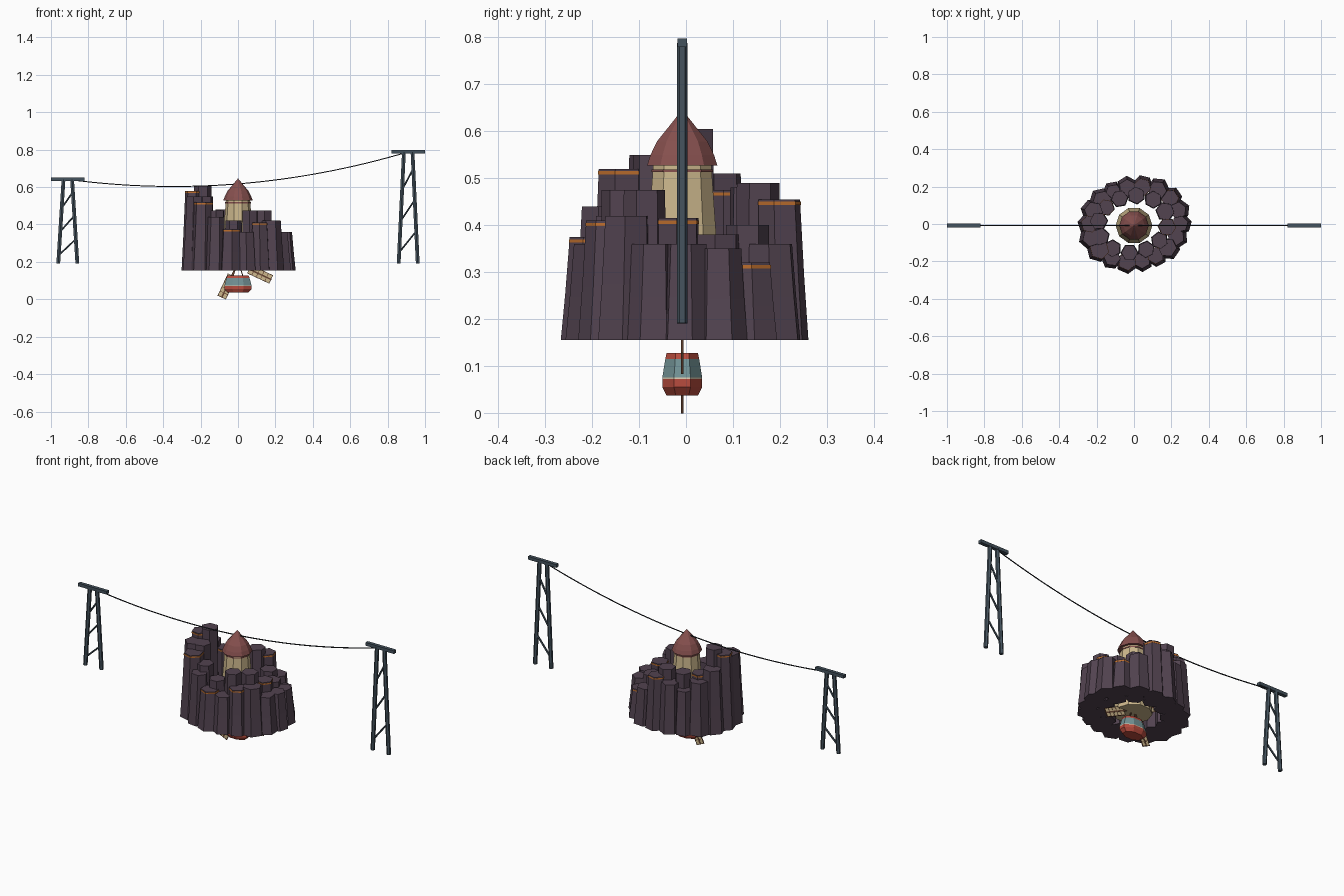
import bpy, bmesh, math, random
from mathutils import Vector

random.seed(4)
if "Cube" in bpy.data.objects:
    bpy.data.objects.remove(bpy.data.objects["Cube"])


def material(name, r, g, b):
    lin = [(c / 255 / 12.92) if c < 11 else ((c / 255 + .055) / 1.055) ** 2.4 for c in (r, g, b)]
    m = bpy.data.materials.new(name)
    m.use_nodes = True
    m.diffuse_color = (*lin, 1)
    m.node_tree.nodes["Principled BSDF"].inputs["Base Color"].default_value = (*lin, 1)
    return m


ROCK = material("purple rock", 82, 67, 80)
ORE = material("orange ore", 192, 112, 46)
STEEL = material("blue grey steel", 68, 82, 93)
WIRE = material("dark cable", 38, 42, 48)
PLASTER = material("beige plaster", 204, 183, 140)
ROOF = material("dull red roof", 134, 80, 78)
RED = material("bright red", 184, 76, 62)
TEAL = material("teal panel", 114, 146, 149)
WOOD = material("brown wood", 100, 66, 48)
CREAM = material("cream trim", 225, 212, 185)
AXIS_Y = -.008


def finish(name, bm, mats):
    bmesh.ops.recalc_face_normals(bm, faces=bm.faces)
    mesh = bpy.data.meshes.new(name)
    bm.to_mesh(mesh)
    bm.free()
    for m in mats:
        mesh.materials.append(m)
    ob = bpy.data.objects.new(name, mesh)
    bpy.context.collection.objects.link(ob)


def loft(name, rings, sides, mats, bands=None, turn=0, stretch=1):
    """Closed faceted body through rings of (x, y, z, radius); bands gives a material per section."""
    bm = bmesh.new()
    loops = []
    for x, y, z, r in rings:
        angles = [turn + math.tau * i / sides for i in range(sides)]
        loops.append([bm.verts.new((x + r * stretch * math.cos(a), y + r * math.sin(a), z)) for a in angles])
    bands = bands or [0] * len(rings)
    for k, (low, high) in enumerate(zip(loops, loops[1:])):
        for i in range(sides):
            j = (i + 1) % sides
            bm.faces.new((low[i], low[j], high[j], high[i])).material_index = bands[k]
    bm.faces.new(loops[0]).material_index = bands[0]
    bm.faces.new(loops[-1]).material_index = bands[len(rings) - 2]
    finish(name, bm, mats)


def beam(name, a, b, width, depth, mat, sides=4):
    """Straight bar from a to b; width lies in the xz plane, depth along y."""
    a, b = Vector(a), Vector(b)
    grow = .5 / math.cos(math.pi / sides)
    side = (b - a).normalized().cross(Vector((0, 1, 0))) * width * grow
    out = Vector((0, depth * grow, 0))
    angles = [math.pi / sides + math.tau * i / sides for i in range(sides)]
    bm = bmesh.new()
    ends = [[bm.verts.new(p + math.cos(t) * side + math.sin(t) * out) for t in angles] for p in (a, b)]
    bm.faces.new(ends[0])
    bm.faces.new(ends[1])
    for i in range(sides):
        j = (i + 1) % sides
        bm.faces.new((ends[0][i], ends[0][j], ends[1][j], ends[1][i]))
    finish(name, bm, [mat])


# Rock columns: two oval rings, listed by height counter-clockwise from +x
BASE = .155
OUTER = [.36, .35, .32, .36, .455, .43, .40, .45, .51, .58, .55, .52, .44, .375, .36, .41, .42, .36]
INNER = [.415, .38, .40, .49, .48, .475, .605, .55, .475, .42, .475, .475]
ORE_OUTER = {2, 4, 9, 11, 13, 15}
ORE_INNER = {0, 5}


def column_ring(name, heights, ore, rx, ry, shift, phase, r, flare, lean):
    for i, top in enumerate(heights):
        a = phase + math.tau * i / len(heights)
        skew = .955 + .045 * math.cos(2 * a - math.pi / 3)
        x, y = shift + rx * skew * math.cos(a), ry * skew * math.sin(a)
        turn = random.uniform(0, math.pi / 3)
        size = r * random.uniform(.92, 1.08)
        mid = BASE + .45 * (top - BASE)
        cx, cy = x * (1 - lean), y * (1 - lean)
        loft(name, [(x, y, BASE, size * flare),
                    ((x + cx) / 2, (y + cy) / 2, mid, size * (1 + flare) / 2),
                    (cx, cy, top, size)], 6, [ROCK], turn=turn)
        if i in ore:
            loft("ore_band", [(cx, cy, top - z, size * 1.04) for z in (.012, .005)], 6, [ORE], turn=turn)


column_ring("outer_rock_column", OUTER, ORE_OUTER, .257, .222, .004, 0, .048, 1.22, .04)
column_ring("inner_rock_column", INNER, ORE_INNER, .19, .164, -.006, -.1, .046, 1.1, 0)

# Tower with flared foot, eave band and faceted roof
loft("tower_wall", [(0, AXIS_Y, z, r) for z, r in ((.165, .098), (.3, .082), (.42, .073), (.53, .065))],
     10, [PLASTER])
loft("tower_band", [(0, AXIS_Y, z, r) for z, r in ((.513, .069), (.519, .069))], 10, [ROOF])
loft("tower_roof", [(0, AXIS_Y, z, r) for z, r in ((.527, .079), (.55, .071), (.578, .057), (.61, .03), (.645, .001))],
     10, [ROOF])

# Sails: four arms with a lattice panel each, turning in the xz plane
hub = Vector((-.003, AXIS_Y, .19))
for k in range(4):
    a = math.radians(-25 + 90 * k)
    along = Vector((math.cos(a), 0, math.sin(a)))
    across = Vector((-along.z, 0, along.x))
    beam("sail_arm", hub, hub + along * .2, .008, .006, WOOD)
    beam("sail_panel", hub + along * .07, hub + along * .197, .046, .003, PLASTER)
    for s in (-1, 1):
        edge = across * .023 * s
        beam("sail_edge", hub + along * .07 + edge, hub + along * .2 + edge, .003, .005, WOOD)
    for n in range(6):
        p = hub + along * (.07 + .0255 * n)
        beam("sail_rung", p - across * .023, p + across * .023, .003, .005, WOOD)

# Hanging cabin with coloured bands
cabin = ((.037, .036), (.055, .046), (.072, .046), (.075, .046), (.115, .039), (.128, .036))
loft("cabin", [(0, AXIS_Y, z, r) for z, r in cabin], 8, [RED, CREAM, TEAL],
     bands=[0, 0, 1, 2, 0], turn=math.pi / 8, stretch=1.7)
for s in (-1, 1):
    beam("cabin_hanger", (s * .025, AXIS_Y, .127), (s * .008, AXIS_Y, .18), .005, .005, WOOD)

# Pylons: two leaning legs, diagonal braces and a crossbar
FOOT = .191


def pylon(x, top):
    def leg(s, t):
        return Vector((x + s * (.051 - .028 * t), AXIS_Y, FOOT + t * (top - .01 - FOOT)))
    for s in (-1, 1):
        beam("pylon_leg", leg(s, 0), leg(s, 1), .02, .02, STEEL, 6)
    for n in range(3):
        t = .1 + .28 * n
        beam("pylon_brace", leg(-1, t), leg(1, t + .19), .009, .01, STEEL, 6)
    beam("pylon_crossbar", (x - .09, AXIS_Y, top - .009), (x + .09, AXIS_Y, top - .009), .018, .02, STEEL)


LEFT_TOP, RIGHT_TOP = .651, .798
pylon(-.91, LEFT_TOP)
pylon(.91, RIGHT_TOP)

# Sagging cable between the crossbars
curve = bpy.data.curves.new("cable", "CURVE")
curve.dimensions = "3D"
curve.bevel_depth = .003
curve.bevel_resolution = 1
spline = curve.splines.new("POLY")
steps = 32
spline.points.add(steps)
for i, p in enumerate(spline.points):
    t = i / steps
    z = LEFT_TOP + (RIGHT_TOP - LEFT_TOP) * t - .01 - .39 * t * (1 - t)
    p.co = (-.91 + 1.82 * t, AXIS_Y, z, 1)
curve.materials.append(WIRE)
bpy.context.collection.objects.link(bpy.data.objects.new("cable", curve))
